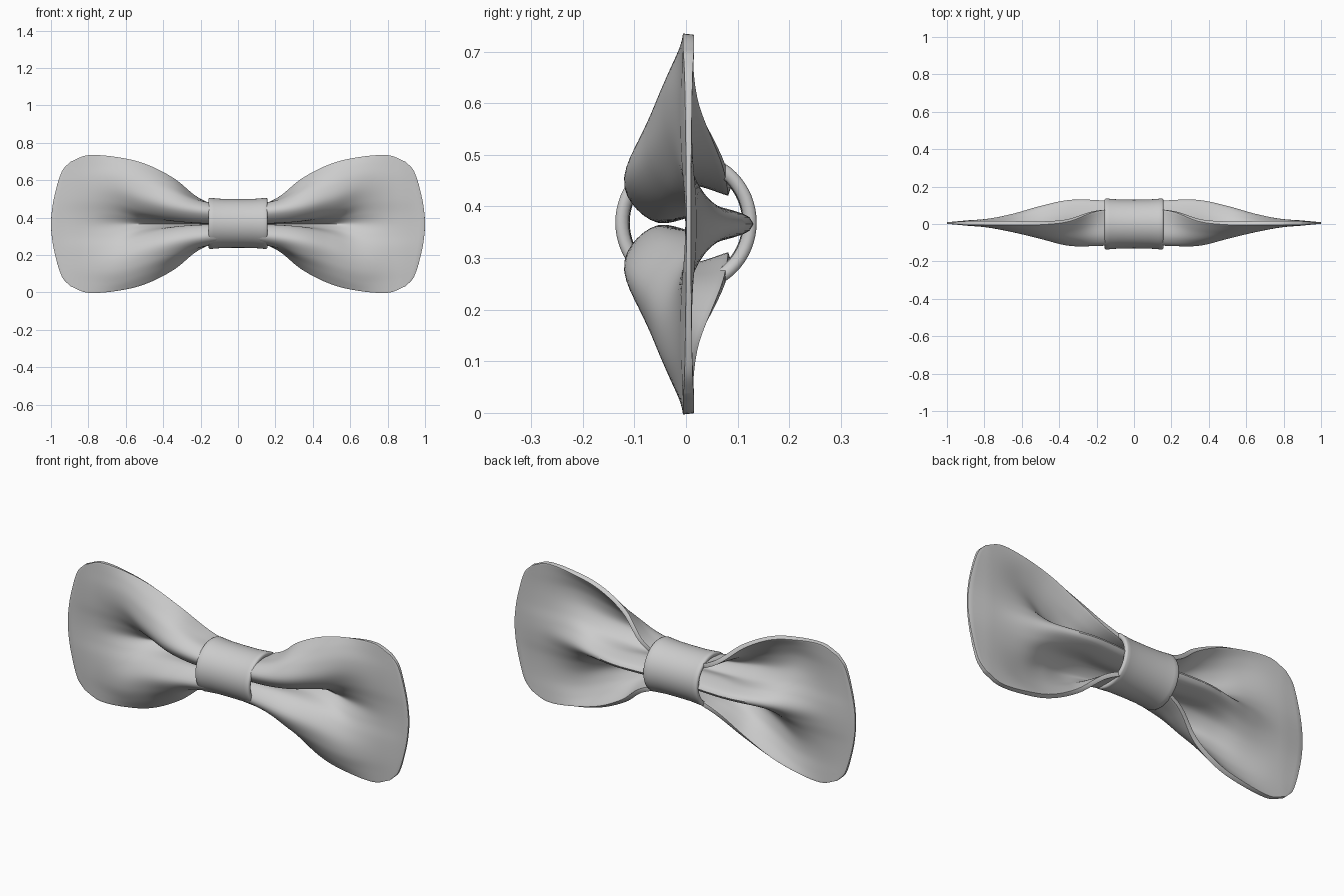
import bpy, math
from mathutils import Vector

if "Cube" in bpy.data.objects:
    bpy.data.objects.remove(bpy.data.objects["Cube"])

CZ = 0.366  # height of the centre line

# Half cross-sections (y, dz) of the pleated cloth, centre crease -> outer edge
SECTIONS = {
    0.00: [(.10, 0), (.03, .027), (-.05, .013), (-.095, .055), (-.055, .088), (.02, .085), (.085, .065)],
    0.20: [(.117, 0), (.03, .028), (-.055, .016), (-.107, .068), (-.07, .108), (0, .116), (.07, .122)],
    0.35: [(.117, 0), (.05, .025), (-.045, .032), (-.104, .09), (-.08, .155), (-.03, .2), (.02, .238)],
    0.50: [(.085, 0), (.04, .035), (-.025, .07), (-.066, .13), (-.06, .2), (-.033, .26), (.005, .316)],
    0.65: [(.043, 0), (.02, .06), (-.01, .12), (-.03, .185), (-.03, .25), (-.013, .31), (.005, .354)],
    0.80: [(.015, 0), (.01, .06), (0, .125), (-.005, .19), (-.005, .25), (0, .31), (.005, .367)],
}
END_X = [1.0, .996, .987, .973, .957, .935, .895]
END_Z = [0, .062, .123, .183, .24, .292, .333]


def full_row(half):
    """Mirror a half section top to bottom."""
    low = [Vector((p.x, p.y, 2 * CZ - p.z)) for p in reversed(half[1:])]
    return low + half


def spline(pts, sub):
    """Catmull-Rom curve through the points."""
    ext = [2 * pts[0] - pts[1]] + pts + [2 * pts[-1] - pts[-2]]
    out = []
    for i in range(1, len(ext) - 2):
        a, b, c, d = ext[i - 1:i + 3]
        for k in range(sub):
            t = k / sub
            out.append(0.5 * (2 * b + (c - a) * t + (2 * a - 5 * b + 4 * c - d) * t * t
                              + (3 * b - a - 3 * c + d) * t ** 3))
    return out + [pts[-1]]


def make_object(name, verts, faces):
    me = bpy.data.meshes.new(name)
    me.from_pydata(verts, [], faces)
    ob = bpy.data.objects.new(name, me)
    bpy.context.collection.objects.link(ob)
    bpy.context.view_layer.objects.active = ob
    for o in bpy.context.selected_objects:
        o.select_set(False)
    ob.select_set(True)
    return ob


# Bow cloth: control rows along x, mirrored left to right, then splined both ways
right = [full_row([Vector((x, y, CZ + z)) for y, z in sec]) for x, sec in SECTIONS.items()]
right.append(full_row([Vector((x, .005, CZ + z)) for x, z in zip(END_X, END_Z)]))
left = [[Vector((-p.x, p.y, p.z)) for p in row] for row in reversed(right[1:])]
rows = [spline(r, 6) for r in left + right]
cols = [spline(list(c), 7) for c in zip(*rows)]
n, m = len(cols), len(cols[0])
verts = [p for c in cols for p in c]
faces = [(i * m + j, i * m + j + 1, (i + 1) * m + j + 1, (i + 1) * m + j)
         for i in range(n - 1) for j in range(m - 1)]
cloth = make_object("bow_cloth", verts, faces)
sol = cloth.modifiers.new("thickness", 'SOLIDIFY')
sol.thickness = 0.022
sol.offset = 0
# Thinner cloth toward the outer ends
vg = cloth.vertex_groups.new(name="thick")
for i, p in enumerate(verts):
    vg.add([i], max(0.0, min(1.0, (1.0 - abs(p.x)) / 0.12)), 'REPLACE')
sol.vertex_group = "thick"
sol.thickness_vertex_group = 0.4
bev = cloth.modifiers.new("soft_edge", 'BEVEL')
bev.width = 0.005
bev.segments = 2
bev.limit_method = 'ANGLE'
bev.angle_limit = math.radians(60)
bpy.ops.object.shade_smooth_by_angle(angle=math.radians(50))

# Centre band: rounded strip profile (x, radius) turned round the x axis
half = [(0, .130), (.08, .131), (.13, .135), (.148, .137), (.156, .134),
        (.158, .125), (.155, .115), (.145, .111), (.08, .110), (0, .109)]
prof = half + [(-x, r) for x, r in reversed(half[1:-1])]
SEG, k = 64, len(prof)
bverts, bfaces = [], []
for s in range(SEG):
    a = 2 * math.pi * s / SEG
    bverts += [(x, r * math.cos(a), CZ + .003 + r * math.sin(a)) for x, r in prof]
    t = (s + 1) % SEG
    bfaces += [(s * k + j, s * k + (j + 1) % k, t * k + (j + 1) % k, t * k + j) for j in range(k)]
band = make_object("centre_band", bverts, bfaces)
bpy.ops.object.mode_set(mode='EDIT')
bpy.ops.mesh.select_all(action='SELECT')
bpy.ops.mesh.normals_make_consistent(inside=False)
bpy.ops.object.mode_set(mode='OBJECT')
bpy.ops.object.shade_smooth_by_angle(angle=math.radians(60))
